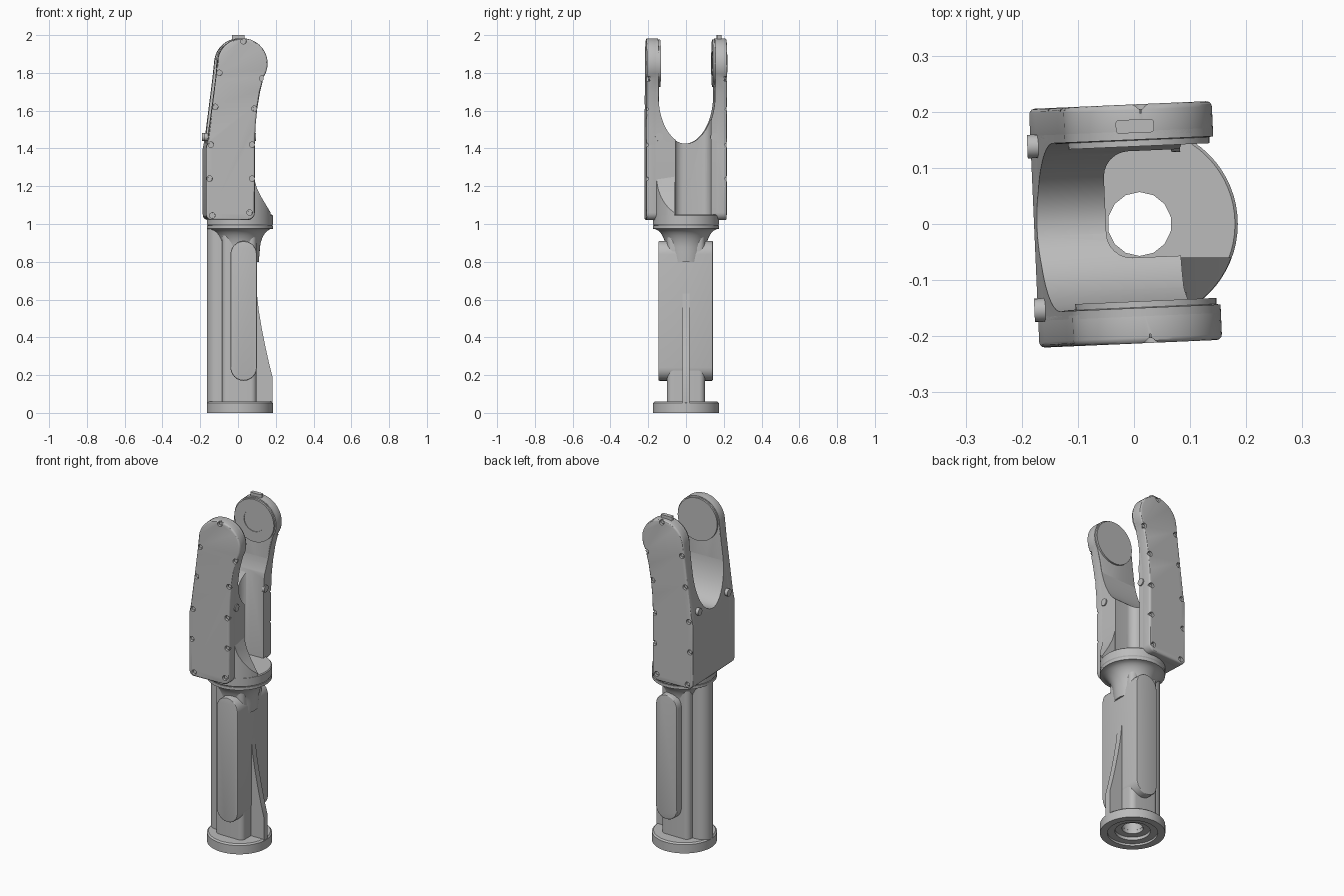
import bpy, bmesh, math
from mathutils import Matrix, Vector

if "Cube" in bpy.data.objects:
    bpy.data.objects.remove(bpy.data.objects["Cube"])

grey = bpy.data.materials.new("light grey metal")
grey.use_nodes = True
colour = (0.5, 0.5, 0.5, 1)
grey.diffuse_color = colour
grey.node_tree.nodes["Principled BSDF"].inputs["Base Color"].default_value = colour

CX = 0.01                                   # axis of the post
TURN = Matrix.Rotation(math.radians(2.5), 4, "Z")   # fork is turned slightly


def finish(name, bm, turned=False):
    bmesh.ops.recalc_face_normals(bm, faces=bm.faces)
    mesh = bpy.data.meshes.new(name)
    bm.to_mesh(mesh)
    bm.free()
    if turned:
        mesh.transform(TURN)
    mesh.materials.append(grey)
    ob = bpy.data.objects.new(name, mesh)
    bpy.context.collection.objects.link(ob)
    return ob


def prism(name, pts, axis, a, b, turned=False):
    """Extrude a 2D outline along the named axis from a to b."""
    place = {"x": lambda u, v: (a, u, v), "y": lambda u, v: (u, a, v),
             "z": lambda u, v: (u, v, a)}[axis]
    bm = bmesh.new()
    face = bm.faces.new([bm.verts.new(place(*p)) for p in pts])
    new = bmesh.ops.extrude_face_region(bm, geom=[face])["geom"]
    step = Vector([(b - a) if c == axis else 0 for c in "xyz"])
    bmesh.ops.translate(bm, vec=step, verts=[e for e in new if isinstance(e, bmesh.types.BMVert)])
    return finish(name, bm, turned)


def arc(cx, cy, rx, start, end, n=12, ry=None):
    ry = ry or rx
    angles = [math.radians(start + (end - start) * i / n) for i in range(n + 1)]
    return [(cx + rx * math.cos(t), cy + ry * math.sin(t)) for t in angles]


def rounded(x0, x1, y0, y1, r):
    return (arc(x1 - r, y1 - r, r, 0, 90, 6) + arc(x0 + r, y1 - r, r, 90, 180, 6)
            + arc(x0 + r, y0 + r, r, 180, 270, 6) + arc(x1 - r, y0 + r, r, 270, 360, 6))


def rods(name, r, spans, axis, segments=16, turned=False):
    """Cylinders along an axis, each given by its centre and its length."""
    rot = {"x": Matrix.Rotation(math.pi / 2, 4, "Y"), "z": Matrix(),
           "y": Matrix.Rotation(math.pi / 2, 4, "X")}[axis]
    bm = bmesh.new()
    for centre, length in spans:
        bmesh.ops.create_cone(bm, cap_ends=True, segments=segments, radius1=r, radius2=r,
                              depth=length, matrix=Matrix.Translation(centre) @ rot)
    return finish(name, bm, turned)


def lathe(name, profile, segments=64):
    bm = bmesh.new()
    vs = [bm.verts.new((r, 0, z)) for r, z in profile]
    edges = [bm.edges.new((vs[i], vs[(i + 1) % len(vs)])) for i in range(len(vs))]
    bmesh.ops.spin(bm, geom=vs + edges, cent=(0, 0, 0), axis=(0, 0, 1),
                   angle=2 * math.pi, steps=segments, use_merge=True)
    bmesh.ops.remove_doubles(bm, verts=bm.verts, dist=1e-5)
    bmesh.ops.translate(bm, vec=(CX, 0, 0), verts=bm.verts)
    return finish(name, bm)


def apply(ob, mod):
    bpy.context.view_layer.objects.active = ob
    bpy.ops.object.modifier_apply(modifier=mod.name)


def bevel(ob, width):
    mod = ob.modifiers.new("bevel", "BEVEL")
    mod.width, mod.segments, mod.angle_limit = width, 3, math.radians(40)
    apply(ob, mod)


def boolean(ob, cutter, operation="DIFFERENCE", keep=False):
    mod = ob.modifiers.new("cut", "BOOLEAN")
    mod.object, mod.operation, mod.solver = cutter, operation, "EXACT"
    apply(ob, mod)
    if not keep:
        bpy.data.objects.remove(cutter)


bore = rods("bore_cutter", 0.057, [((CX, 0, 0.5), 1.4)], "z", 14)
parts = []

# Base flange with its counterbore
base = lathe("base_flange", [(0.057, 0.03), (0.095, 0.03), (0.095, 0.012), (0.135, 0.012),
                             (0.135, 0), (0.175, 0), (0.175, 0.052), (0.167, 0.06), (0.057, 0.06)])
# Flared neck and the collar floor of the fork
flare = [(0.175 - 0.07 * math.cos(t), 0.975 - 0.12 * (1 - math.sin(t)))
         for t in [math.pi / 2 * i / 8 for i in range(9)]]
neck = lathe("flared_neck", [(0.057, 0.8), (0.1, 0.8)] + flare + [(0.175, 0.992), (0.057, 0.992)])
collar = lathe("fork_collar", [(0.057, 0.992), (0.17, 0.992), (0.175, 1.0), (0.175, 1.045),
                               (0.17, 1.05), (0.057, 1.05)])
parts += [base, neck, collar]

# Post core, side pads and ribs
core = prism("post_core", rounded(-0.085, 0.098, -0.1, 0.1, 0.03), "z", 0.05, 0.95)
pads = prism("side_pads", arc(0.03, 0.84, 0.07, 0, 180) + arc(0.03, 0.24, 0.07, 180, 360),
             "y", -0.145, 0.142)
bevel(pads, 0.005)
for ob in (core, pads):
    boolean(ob, bore, keep=True)
back_rib = prism("back_rib", [(-0.06, -0.06)] + arc(-0.105, 0, 0.06, 270, 90, 16) + [(-0.06, 0.06)],
                 "z", 0.05, 0.985)
front_rib = prism("front_rib", [(0.075, 0.05), (0.183, 0.05), (0.183, 0.19), (0.165, 0.26), (0.145, 0.35),
                                (0.125, 0.45), (0.11, 0.54), (0.099, 0.64), (0.075, 0.64)],
                  "y", -0.018, 0.018)
parts += [core, pads, back_rib, front_rib]

# Side outline shared by the fork arms and the web
outline = (arc(0.015, 1.85, 0.133, -32, 172, 28)
           + [(-0.128, 1.76), (-0.168, 1.45), (-0.178, 1.4)]
           + arc(-0.148, 1.05, 0.03, 180, 270, 5) + arc(0.04, 1.06, 0.04, 270, 360, 6)
           + [(0.08, 1.42), (0.084, 1.52), (0.093, 1.61), (0.108, 1.7)])

# Web joining the arms, with a U-shaped throat and an open pocket
web = prism("fork_web", outline, "y", -0.165, 0.165, True)
throat = prism("throat_cutter", arc(0, 1.68, 0.15, 180, 360, 32, 0.255) + [(0.15, 2.2), (-0.15, 2.2)],
               "x", -0.5, 0.5, True)
boolean(web, throat)
boolean(web, prism("pocket_cutter", rounded(-0.05, 0.4, -0.06, 0.13, 0.045), "z", 1.05, 2.2, True))
boolean(web, bore)
parts.append(web)

# Sloped shoulder on one side of the collar
shoulder = prism("collar_shoulder", [(-0.14, 1.0), (0.2, 1.0), (0.185, 1.04), (0.155, 1.09), (0.125, 1.14),
                                     (0.1, 1.19), (0.08, 1.26), (-0.14, 1.26)], "y", -0.18, -0.06)
boolean(shoulder, rods("shoulder_limit", 0.174, [((CX, 0, 1.1), 0.6)], "z", 64), "INTERSECT")
# keep the pocket clear behind the shoulder
parts.append(shoulder)

# Two arms with screw recesses, inner hubs and web bolts
screws = [(-0.108, 1.8), (-0.13, 1.62), (-0.153, 1.42), (-0.16, 1.24), (-0.145, 1.045), (0.052, 1.06),
          (0.066, 1.24), (0.066, 1.42), (0.078, 1.61), (0.118, 1.77), (0.02, 1.968)]
for side, label in ((-1, "front"), (1, "back")):
    arm = prism(label + "_arm", outline, "y", side * 0.148, side * 0.213, True)
    bevel(arm, 0.01)
    boolean(arm, rods("screw_cutter", 0.015, [((x, side * 0.215, z), 0.036) for x, z in screws],
                      "y", 14, True))
    hub = rods(label + "_hub", 0.126, [((0.015, side * 0.155, 1.85), 0.034)], "y", 48, True)
    if side > 0:
        boolean(hub, rods("hub_cutter", 0.065, [((0.015, 0.138, 1.85), 0.006)], "y", 32, True))
    heads = rods(label + "_screws", 0.01, [((x, side * 0.2, z), 0.008) for x, z in screws],
                 "y", 10, True)
    bolts = rods(label + "_web_bolts", 0.021, [((-0.168, side * 0.146, 1.46), 0.032),
                                               ((0.08, side * 0.146, 1.46), 0.016)], "x", 18, True)
    parts += [arm, hub, heads, bolts]

# Small tab on top of the back arm
tab = prism("top_tab", rounded(-0.025, 0.043, 0.162, 0.186, 0.006), "z", 1.97, 2.0, True)
tab_screws = rods("tab_screws", 0.005, [((x, 0.174, 1.998), 0.004) for x in (-0.013, 0.031)], "z", 10, True)
parts += [tab, tab_screws]

for ob in parts:
    bpy.ops.object.select_all(action="DESELECT")
    ob.select_set(True)
    bpy.context.view_layer.objects.active = ob
    bpy.ops.object.shade_smooth_by_angle(angle=math.radians(30))
